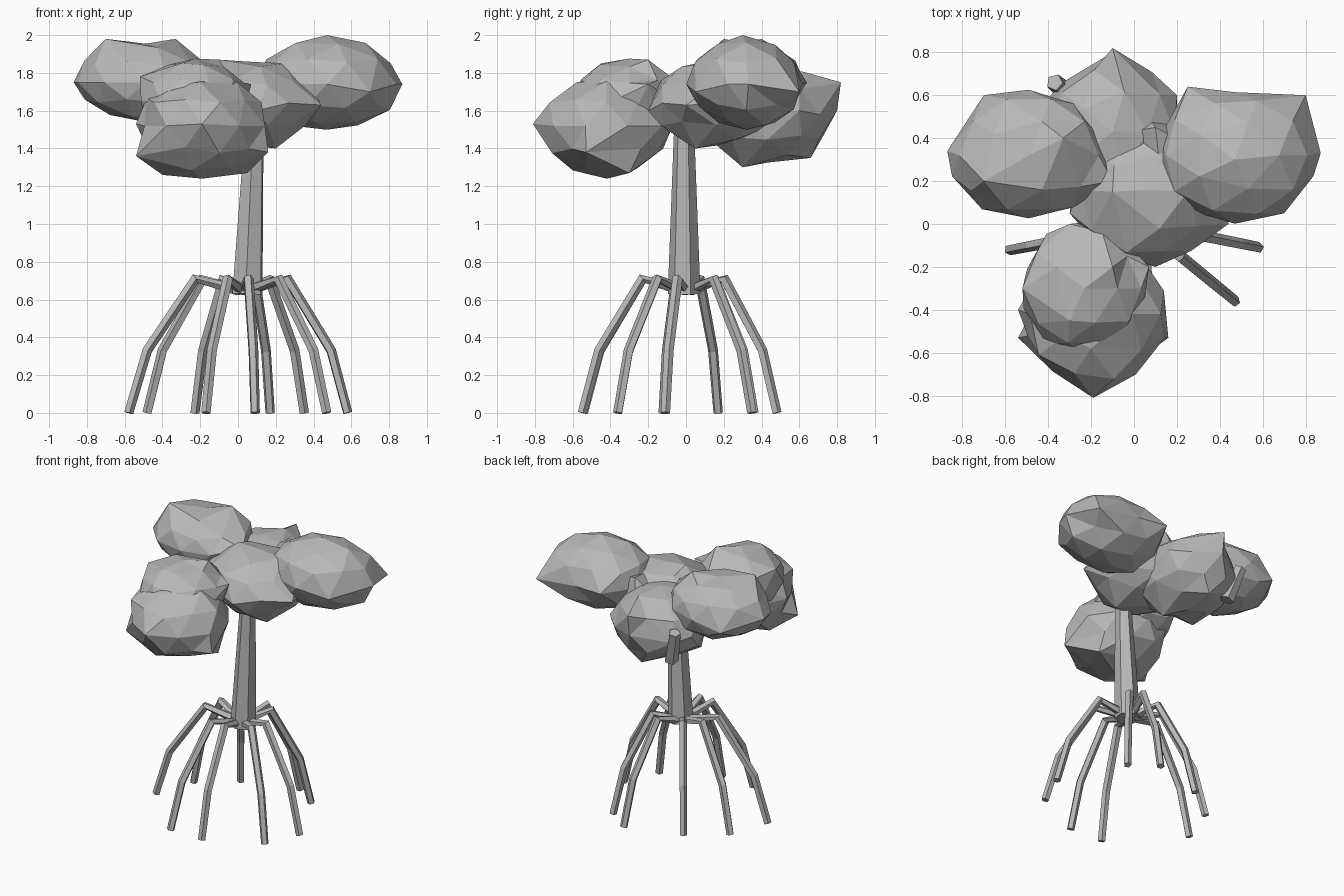
import bpy, bmesh, random
from math import cos, sin, pi
from mathutils import Vector

cube = bpy.data.objects.get("Cube")
if cube:
    bpy.data.objects.remove(cube, do_unlink=True)
random.seed(4)

shade = 0.48
grey = bpy.data.materials.new("plain_grey")
grey.use_nodes = True
grey.diffuse_color = (shade, shade, shade, 1)
grey.node_tree.nodes["Principled BSDF"].inputs["Base Color"].default_value = grey.diffuse_color


def finish(name, bm):
    bmesh.ops.recalc_face_normals(bm, faces=bm.faces)
    mesh = bpy.data.meshes.new(name)
    bm.to_mesh(mesh)
    bm.free()
    mesh.materials.append(grey)
    obj = bpy.data.objects.new(name, mesh)
    bpy.context.collection.objects.link(obj)


def tube(name, path, start_radius, end_radius, sides):
    """Faceted tapering tube lofted along a path, capped at both ends."""
    bm = bmesh.new()
    path = [Vector(point) for point in path]
    last = len(path) - 1
    reference = Vector((-path[-1].y, path[-1].x, 0))
    rings = []
    for i, point in enumerate(path):
        along = (path[min(i + 1, last)] - path[max(i - 1, 0)]).normalized()
        side = (reference - along * reference.dot(along)).normalized()
        up = along.cross(side)
        radius = start_radius + (end_radius - start_radius) * i / last
        ring = []
        for k in range(sides):
            angle = 2 * pi * k / sides
            ring.append(bm.verts.new(point + radius * (side * cos(angle) + up * sin(angle))))
        rings.append(ring)
    for lower, upper in zip(rings, rings[1:]):
        for k in range(sides):
            n = (k + 1) % sides
            bm.faces.new((lower[k], lower[n], upper[n], upper[k]))
    bm.faces.new(rings[0])
    bm.faces.new(rings[-1])
    finish(name, bm)


def clump(name, centre, size, tips):
    """Faceted foliage: a rough ellipsoid with some corners pulled to tips."""
    bm = bmesh.new()
    bmesh.ops.create_icosphere(bm, subdivisions=2, radius=1)
    centre, size = Vector(centre), Vector(size)
    for vert in bm.verts:
        vert.co = centre + vert.co * size * random.uniform(0.94, 1.04)
    free = set(bm.verts)
    for tip in map(Vector, tips):
        nearest = min(free, key=lambda vert: (vert.co - tip).length)
        free.remove(nearest)
        nearest.co = tip
    finish(name, bm)


# Trunk
tube("trunk", [(0.05, -0.01, 0.63), (0.09, -0.01, 1.6)], 0.087, 0.05, 6)

# Arched stilt roots, each running from the trunk base to its foot
feet = [(0.58, -0.11), (0.35, 0.35), (0.17, 0.48), (-0.23, 0.36), (-0.48, 0.17),
        (-0.58, -0.12), (-0.17, -0.54), (0.09, -0.55), (0.47, -0.36)]
arch = [(0.05, 0.65), (0.42, 0.71), (0.84, 0.33), (1, 0)]
hub = Vector((0.03, 0, 0))
for number, (x, y) in enumerate(feet, start=1):
    foot = Vector((x, y, 0))
    path = [hub.lerp(foot, out) + Vector((0, 0, height)) for out, height in arch]
    tube(f"stilt_root_{number}", path, 0.03, 0.026, 5)

# Foliage clumps
clump("left_foliage", (0.47, 0.32, 1.74), (0.38, 0.31, 0.25),
      [(0.87, 0.33, 1.74), (0.47, 0.3, 2), (0.25, 0.64, 1.75), (0.7, 0.05, 1.7),
       (0.8, 0.6, 1.7)])
clump("right_foliage", (-0.49, 0.32, 1.75), (0.37, 0.31, 0.21),
      [(-0.87, 0.34, 1.75), (-0.7, 0.2, 1.98), (-0.33, 0.4, 1.98), (-0.1, 0.2, 1.8),
       (-0.7, 0.6, 1.7)])
clump("back_foliage", (-0.1, 0.43, 1.58), (0.33, 0.36, 0.26),
      [(-0.1, 0.82, 1.75), (-0.1, 0.8, 1.6), (-0.1, 0.66, 1.35), (0.2, 0.6, 1.6),
       (-0.35, 0.65, 1.55), (0, 0.3, 1.3), (-0.3, 0.25, 1.36)])
clump("centre_foliage", (0.06, 0.16, 1.64), (0.35, 0.35, 0.22),
      [(0.44, 0, 1.63), (0.1, -0.2, 1.6), (0.2, 0.05, 1.4), (-0.1, 0.15, 1.87),
       (0.25, 0.15, 1.85), (0.1, 0.45, 1.84), (-0.3, 0.05, 1.7)])
clump("front_lower_foliage", (-0.19, -0.42, 1.52), (0.34, 0.35, 0.27),
      [(-0.19, -0.81, 1.53), (0.16, -0.53, 1.38), (-0.54, -0.53, 1.36), (-0.4, -0.4, 1.26),
       (0.05, -0.3, 1.27), (-0.54, -0.4, 1.53), (-0.2, -0.58, 1.75)])
clump("front_upper_foliage", (-0.23, -0.3, 1.65), (0.3, 0.31, 0.22),
      [(-0.52, -0.3, 1.78), (0.07, -0.2, 1.74), (-0.3, -0.45, 1.85), (-0.3, 0, 1.7),
       (-0.1, -0.2, 1.87)])

# Stub poking out behind the foliage
tube("back_stub", [(-0.3, 0.6, 1.4), (-0.37, 0.66, 1.64)], 0.05, 0.04, 5)
